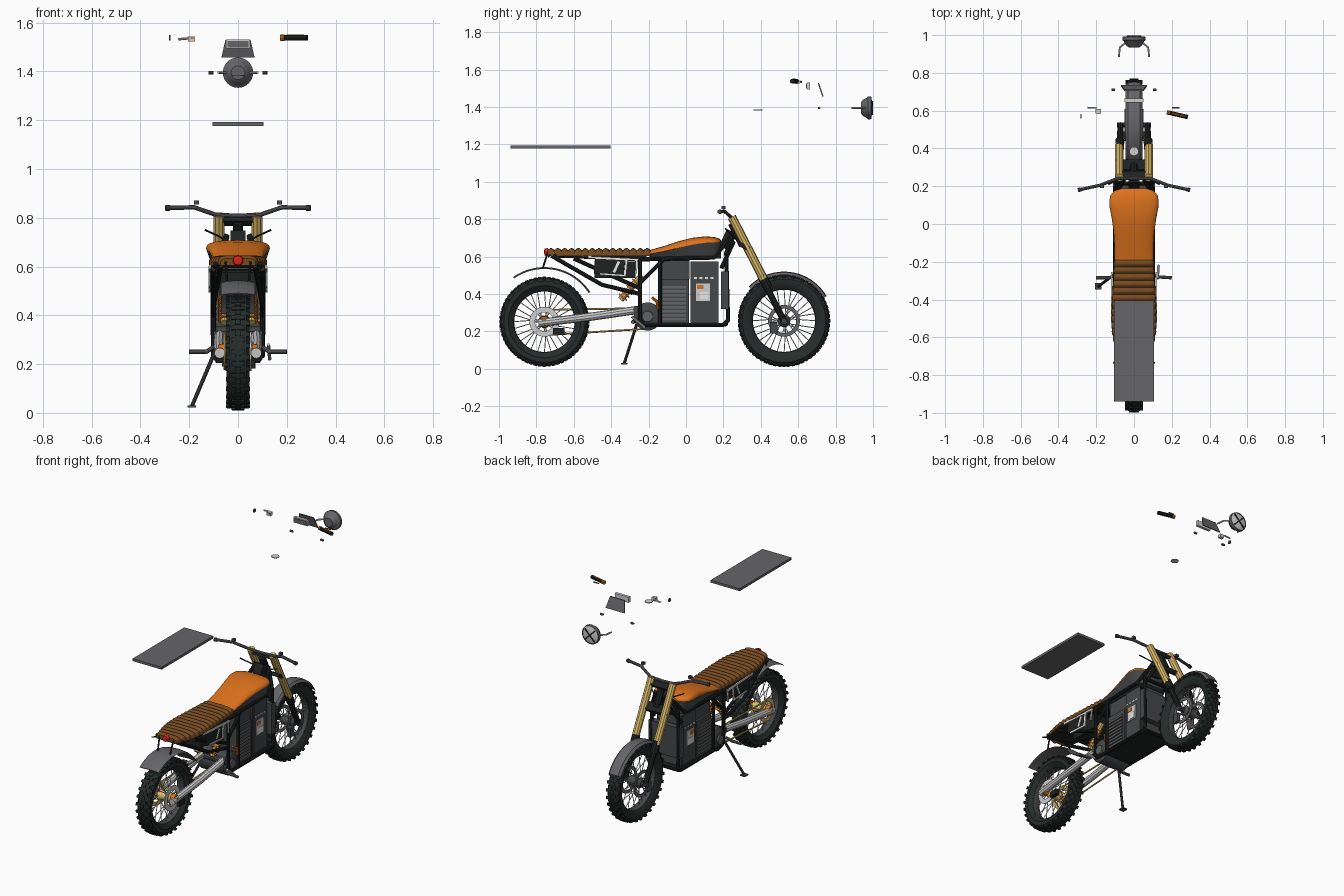
import bpy, bmesh, math
from mathutils import Vector, Matrix

cube = bpy.data.objects.get("Cube")
if cube:
    bpy.data.objects.remove(cube, do_unlink=True)


def material(name, r, g, b):
    m = bpy.data.materials.new(name)
    m.use_nodes = True
    m.diffuse_color = (r, g, b, 1)
    m.node_tree.nodes["Principled BSDF"].inputs["Base Color"].default_value = (r, g, b, 1)
    return m


ORANGE = material("orange paint", .72, .17, .012)
BROWN = material("brown leather", .18, .068, .015)
GOLD = material("gold metal", .72, .5, .14)
GREY = material("mid grey", .13, .13, .14)
DARK = material("dark grey", .06, .063, .067)
RUBBER = material("tyre rubber", .018, .026, .024)
BLACK = material("black frame", .014, .016, .016)
SILVER = material("silver", .62, .62, .62)
WHITE = material("white", .85, .85, .83)
RED = material("red lens", .75, .015, .015)


def finish(name, bm, mat, mirror=False, smooth=True):
    bmesh.ops.remove_doubles(bm, verts=bm.verts, dist=.00005)
    bmesh.ops.recalc_face_normals(bm, faces=bm.faces)
    me = bpy.data.meshes.new(name)
    bm.to_mesh(me)
    bm.free()
    me.materials.append(mat)
    if smooth:
        me.shade_smooth()
        me.set_sharp_from_angle(angle=math.radians(35))
    ob = bpy.data.objects.new(name, me)
    bpy.context.scene.collection.objects.link(ob)
    if mirror:
        ob.modifiers.new("Mirror", 'MIRROR')
    return ob


def add_box(bm, centre, size, rot=None):
    m = Matrix.Translation(centre) @ (rot or Matrix()) @ Matrix.Diagonal((*size, 1))
    bmesh.ops.create_cube(bm, size=1, matrix=m)


def box(name, centre, size, mat, tilt=0, mirror=False):
    bm = bmesh.new()
    add_box(bm, centre, size, Matrix.Rotation(math.radians(tilt), 4, 'X'))
    return finish(name, bm, mat, mirror, False)


def add_rod(bm, p, q, r, n=10):
    p, q = Vector(p), Vector(q)
    d = q - p
    m = Matrix.Translation((p + q) / 2) @ d.to_track_quat('Z', 'Y').to_matrix().to_4x4()
    bmesh.ops.create_cone(bm, cap_ends=True, segments=n, radius1=r, radius2=r, depth=d.length, matrix=m)


def tube(name, pts, r, mat, mirror=False):
    bm = bmesh.new()
    for p, q in zip(pts, pts[1:]):
        add_rod(bm, p, q, r)
    for p in pts[1:-1]:
        bmesh.ops.create_uvsphere(bm, u_segments=10, v_segments=6, radius=r, matrix=Matrix.Translation(p))
    return finish(name, bm, mat, mirror)


def bridge(bm, rings, caps=False):
    rows = [[bm.verts.new(p) for p in ring] for ring in rings]
    n = len(rows[0])
    for a, b in zip(rows, rows[1:]):
        for i in range(n):
            j = (i + 1) % n
            bm.faces.new((a[i], a[j], b[j], b[i]))
    if caps:
        bm.faces.new(rows[0])
        bm.faces.new(rows[-1])


def lathe(name, prof, centre, axis, mat, n=48, mirror=False):
    # profile pairs: distance along the axis, radius
    ax, c = Vector(axis).normalized(), Vector(centre)
    u = ax.orthogonal().normalized()
    v = ax.cross(u)
    bm = bmesh.new()
    bridge(bm, [[c + ax * a + r * (u * math.cos(math.tau * i / n) + v * math.sin(math.tau * i / n))
                 for i in range(n)] for a, r in prof])
    return finish(name, bm, mat, mirror)


def arc_fender(name, centre, r, half, start, end, drop, mat):
    bm, rings = bmesh.new(), []
    for i in range(25):
        a = math.radians(start + (end - start) * i / 24)
        prof = [(-half, r - drop), (-half * .7, r - .004), (0, r), (half * .7, r - .004), (half, r - drop),
                (half * .7, r - .01), (0, r - .007), (-half * .7, r - .01)]
        rings.append([(x, centre[1] + q * math.cos(a), centre[2] + q * math.sin(a)) for x, q in prof])
    bridge(bm, rings, caps=True)
    return finish(name, bm, mat)


# Wheels: tyre, low tread blocks, rim, hub and spokes
def wheel(tag, y, z, R, w, hub):
    c = Vector((0, y, z))
    lathe(tag + "_tyre", [(-w * .55, R * .7), (-w * .95, R * .8), (-w * .97, R * .9), (-w * .72, R * .96),
          (0, R * .985), (w * .72, R * .96), (w * .97, R * .9), (w * .95, R * .8), (w * .55, R * .7),
          (-w * .55, R * .7)], c, (1, 0, 0), RUBBER, 72)
    bm = bmesh.new()
    for i in range(60):
        rot = Matrix.Rotation(math.tau * i / 60, 4, 'X')
        cols = [(-.3, .98), (.3, .98)] if i % 2 else [(0, .982), (-.78, .945), (.78, .945)]
        for x, k in cols:
            add_box(bm, c + rot @ Vector((x * w, 0, R * k)), (w * .48, R * .075, R * .034), rot)
    finish(tag + "_tread", bm, RUBBER, smooth=False)
    lathe(tag + "_rim", [(-w * .58, R * .72), (-w * .5, R * .69), (0, R * .67), (w * .5, R * .69),
                         (w * .58, R * .72), (-w * .58, R * .72)], c, (1, 0, 0), DARK)
    lathe(tag + "_hub", [(-.05, 0), (-.05, .02), (-.035, .034), (0, .026), (.035, .034), (.05, .02), (.05, 0)],
          c, (1, 0, 0), hub, 24)
    bm = bmesh.new()
    for i in range(28):
        a = math.tau * i / 28
        b = a + (.35 if i % 4 < 2 else -.35)
        s = .03 if i % 2 else -.03
        add_rod(bm, c + Vector((s, .03 * math.cos(b), .03 * math.sin(b))),
                c + Vector((0, R * .7 * math.cos(a), R * .7 * math.sin(a))), .0025, 6)
    finish(tag + "_spokes", bm, WHITE)


def ring(name, centre, inner, outer, t, mat):
    return lathe(name, [(-t, inner), (-t, outer), (t, outer), (t, inner), (-t, inner)], centre, (1, 0, 0), mat)


REAR, FRONT = (0, -.757, .252), (0, .524, .257)
wheel("rear", *REAR[1:], .241, .048, GOLD)
wheel("front", *FRONT[1:], .248, .045, DARK)
ring("rear_brake_disc", (.052, *REAR[1:]), .05, .08, .003, SILVER)
ring("rear_sprocket", (-.055, *REAR[1:]), .05, .075, .003, GOLD)
for side in (-1, 1):
    ring("front_brake_disc", (side * .048, *FRONT[1:]), .065, .085, .003, GREY)
lathe("rear_axle_nut", [(0, 0), (0, .032), (.025, .028), (.025, 0)], (.058, *REAR[1:]), (1, 0, 0), ORANGE, 16, True)
lathe("rear_axle_cap", [(.025, .016), (.036, .014), (.036, 0)], (.058, *REAR[1:]), (1, 0, 0), GOLD, 16, True)
box("brake_caliper", (.06, -.68, .2), (.025, .06, .035), BLACK)
box("front_caliper", (.055, .47, .22), (.02, .04, .06), DARK, 0, True)
for z1, z2 in ((.315, .325), (.18, .215)):
    tube("drive_chain", [(-.055, -.757, z1), (-.055, -.2, z2)], .005, GOLD)
arc_fender("rear_fender", REAR, .292, .07, 125, 33, .01, GREY)
arc_fender("front_fender", FRONT, .263, .045, 136, 30, .018, GREY)
tube("fender_stay", [(.05, -.74, .62), (.045, -.765, .54)], .005, BLACK, True)

# Swingarm and shock
tube("swingarm", [(.075, -.79, .245), (.078, -.5, .28), (.075, -.26, .315)], .022, SILVER, True)
tube("swingarm_pivot", [(-.1, -.26, .315), (.1, -.26, .315)], .022, DARK)
tube("rear_axle", [(-.09, *REAR[1:]), (.09, *REAR[1:])], .012, GOLD)
tube("shock_body", [(.055, -.35, .37), (.055, -.235, .5)], .017, GOLD, True)
bm = bmesh.new()
for i in range(6):
    p = Vector((.055, -.34, .38)).lerp(Vector((.055, -.27, .46)), i / 5)
    add_rod(bm, p, p + Vector((0, .005, .006)), .027, 14)
finish("shock_spring", bm, ORANGE, True)

# Frame tubes, mirrored left and right
FRAME = {
    "main_loop": [(.045, .25, .73), (.095, .215, .62), (.1, .225, .26), (.1, .2, .235), (.1, -.225, .235),
                  (.1, -.245, .26), (.1, -.245, .585)],
    "top_rail": [(.045, .25, .72), (.1, .15, .595), (.1, -.245, .585), (.1, -.55, .6), (.07, -.72, .61)],
    "seat_stay": [(.07, -.72, .605), (.1, -.45, .45), (.1, -.245, .4)],
    "side_brace": [(.1, -.6, .59), (.1, -.38, .49), (.1, -.245, .43)],
    "cross_brace": [(.1, -.245, .46), (.1, -.12, .585)],
    "tank_brace": [(.1, -.14, .58), (.1, -.14, .24)],
    "steering_brace": [(.04, .255, .68), (.1, .19, .54)],
}
for part, pts in FRAME.items():
    tube(part, pts, .011, BLACK, True)
for y, z in ((-.245, .24), (.215, .24), (-.245, .58), (-.7, .605), (.215, .6)):
    tube("cross_tube", [(-.1, y, z), (.1, y, z)], .011, BLACK)
box("skid_plate", (0, -.01, .232), (.2, .45, .01), BLACK)
box("headstock_gusset", (0, .225, .69), (.06, .06, .1), BLACK, -25)

# Battery, motor and cooling
box("battery_case", (0, .1, .41), (.17, .15, .33), DARK)
box("battery_side_panel", (.088, .1, .41), (.008, .135, .32), DARK, 0, True)
box("controller_plate", (.0945, .09, .41), (.006, .075, .095), SILVER, 0, True)
box("controller_label", (.098, .098, .39), (.004, .045, .04), WHITE, 0, True)
box("controller_badge", (.098, .075, .437), (.004, .035, .022), ORANGE, 0, True)
box("motor_case", (0, -.06, .36), (.175, .15, .24), DARK)
box("electronics_case", (0, -.06, .53), (.15, .16, .1), DARK)
bm = bmesh.new()
for i in range(9):
    add_box(bm, (.09, -.065, .265 + i * .0215), (.01, .13, .013))
finish("motor_fins", bm, GREY, True, False)
bm = bmesh.new()
for i in range(4):
    add_box(bm, (.094, .05 + i * .03, .485), (.006, .016, .01))
finish("panel_vents", bm, WHITE, True, False)
box("front_radiator", (0, .207, .42), (.224, .038, .2), DARK)
lathe("motor_cover", [(0, 0), (0, .075), (.09, .075), (.1, .06), (.1, 0)], (0, -.205, .28), (1, 0, 0), DARK, 32, True)
lathe("motor_cap", [(.1, .03), (.108, .028), (.108, 0)], (0, -.205, .28), (1, 0, 0), GREY, 24, True)
tube("coolant_hose", [(.085, -.18, .38), (.1, -.155, .36), (.1, -.15, .32)], .008, ORANGE)
box("rear_electronics", (0, -.38, .53), (.15, .22, .09), BLACK)

# Side number panels with pale trim
box("side_panel", (.112, -.41, .545), (.008, .16, .085), BLACK, -4, True)
for y, z, dy, dz, tilt in ((-.39, .59, .27, .012, -3), (-.322, .545, .013, .085, -6), (-.265, .55, .01, .08, -3),
                           (-.39, .502, .14, .009, -4), (-.372, .545, .014, .065, -25)):
    box("panel_trim", (.117, y, z), (.008, dy, dz), WHITE, tilt, True)


# Tank and seat lofts; stations hold y, half width, edge height, top height
def loft(name, stations, mat, power=.75, n=16, floor=None):
    bm, rings = bmesh.new(), []
    for y, w, edge, top in stations:
        arch = [(w * math.copysign(abs(math.cos(math.pi * i / n)) ** power, math.cos(math.pi * i / n)), y,
                 edge + (top - edge) * max(0, math.sin(math.pi * i / n)) ** power) for i in range(n + 1)]
        if floor:
            arch = [(w, y, edge), (-w, y, edge), (-w * .78, y, floor), (w * .78, y, floor)]
        rings.append(arch)
    bridge(bm, rings, caps=True)
    return finish(name, bm, mat)


TANK = [(-.195, .103, .615, .635), (-.12, .103, .628, .656), (-.04, .108, .647, .682), (.03, .118, .663, .7),
        (.1, .131, .674, .708), (.15, .127, .676, .705), (.175, .105, .677, .698), (.187, .07, .677, .688)]
loft("tank_top", TANK, ORANGE)
loft("tank_side", TANK, DARK, floor=.59)
seat = []
RIBS, STEPS = 15, 6
for i in range(RIBS * STEPS + 1):
    t = i / (RIBS * STEPS)
    w = .105 + .015 * min(1, t / .5) - .045 * max(0, (t - .65) / .35) ** 1.5
    bump = abs(math.sin(math.pi * i / STEPS))
    seat.append((-.19 - .55 * t, w - .003 + .003 * bump, .604, .634 + .012 * bump))
loft("ribbed_seat", seat, BROWN, .45)
box("seat_pan", (0, -.45, .6), (.17, .48, .012), BLACK)
lathe("tail_light", [(0, 0), (0, .022), (.018, .018), (.022, 0)], (0, -.738, .625), (0, -1, 0), RED, 20)
tube("rear_signal_stalk", [(.05, -.72, .615), (.11, -.735, .6)], .004, BLACK, True)

# Fork, clamps and handlebar
tube("fork_upper", [(.078, .245, .812), (.078, .415, .48)], .0235, GOLD, True)
tube("fork_lower", [(.074, .4, .5), (.072, .524, .255)], .017, BLACK, True)
tube("fork_gaiter", [(.076, .405, .5), (.075, .44, .43)], .025, BLACK, True)
tube("front_axle", [(-.09, *FRONT[1:]), (.09, *FRONT[1:])], .014, DARK)
box("upper_clamp", (0, .256, .785), (.12, .045, .018), BLACK, -27)
box("lower_clamp", (0, .31, .655), (.2, .06, .022), BLACK, -27)
tube("steering_stem", [(0, .245, .78), (0, .305, .66)], .022, BLACK)
tube("handlebar", [(.295, .18, .84), (.18, .205, .843), (.09, .24, .812), (0, .242, .808)], .009, GREY, True)
tube("bar_end", [(.28, .184, .84), (.297, .179, .84)], .012, DARK, True)
box("switch_block", (.17, .2, .863), (.02, .02, .016), DARK, 0, True)
tube("control_cable", [(.02, .27, .69), (.08, .235, .725), (.135, .21, .75)], .004, BLACK, True)

# Detached accessories above the bike
box("loose_deck", (0, -.672, 1.185), (.21, .535, .016), GREY)
lathe("headlight", [(-.03, 0), (-.03, .028), (-.018, .044), (.003, .054), (.008, .062), (.025, .06), (.028, .055)],
      (0, .965, 1.395), (0, 1, 0), GREY, 40)
lathe("headlight_lens", [(.024, .055), (.03, .035), (.032, 0)], (0, .965, 1.395), (0, 1, 0), SILVER, 40)
for tilt in (45, -45):
    bm = bmesh.new()
    add_box(bm, (0, .996, 1.395), (.1, .006, .008), Matrix.Rotation(math.radians(tilt), 4, 'Y'))
    finish("lens_cross", bm, BLACK, smooth=False)
tube("headlight_bracket", [(.045, .96, 1.395), (.075, .935, 1.395), (.08, .885, 1.395)], .005, SILVER, True)
tube("front_signal", [(.1, .712, 1.395), (.12, .712, 1.395)], .007, GREY, True)
bm = bmesh.new()
bridge(bm, [[(-.068, .735, 1.457), (.068, .735, 1.457), (.068, .728, 1.457), (-.068, .728, 1.457)],
            [(-.052, .712, 1.528), (.052, .712, 1.528), (.052, .705, 1.528), (-.052, .705, 1.528)]], caps=True)
finish("fly_screen", bm, GREY, smooth=False)
box("instrument_display", (0, .655, 1.512), (.1, .018, .036), SILVER)
box("display_face", (0, .644, 1.512), (.088, .005, .026), GREY)
lathe("gauge_disc", [(-.002, 0), (-.002, .024), (.002, .024), (.002, 0)], (0, .385, 1.384), (0, 0, 1), SILVER, 24)
tube("loose_grip", [(.19, .588, 1.538), (.285, .566, 1.538)], .012, BLACK)
tube("grip_flange", [(.174, .5915, 1.538), (.19, .588, 1.538)], .0125, ORANGE)
tube("grip_stripe", [(.2, .5855, 1.5465), (.27, .5695, 1.5465)], .005, ORANGE)
tube("right_lever", [(.2, .615, 1.535), (.24, .615, 1.535)], .004, GREY)
tube("left_lever", [(-.245, .616, 1.532), (-.2, .615, 1.536)], .005, SILVER)
box("left_switch", (-.19, .597, 1.533), (.028, .022, .022), SILVER)
box("left_switch_button", (-.188, .585, 1.538), (.012, .004, .008), ORANGE)
lathe("left_bar_cap", [(-.003, 0), (-.003, .012), (.003, .012), (.003, 0)], (-.28, .57, 1.538), (1, 0, 0), DARK, 16)

# Foot controls and side stand
tube("right_footpeg", [(.1, -.27, .27), (.13, -.28, .25), (.2, -.285, .25)], .009, GREY)
tube("left_footpeg", [(-.1, -.27, .27), (-.13, -.285, .25), (-.2, -.285, .25)], .009, GREY)
tube("foot_lever", [(.125, -.29, .28), (.13, -.22, .22)], .007, SILVER)
tube("side_stand", [(-.095, -.26, .25), (-.188, -.33, .03)], .008, DARK)
box("stand_foot", (-.19, -.33, .026), (.035, .035, .008), DARK)
